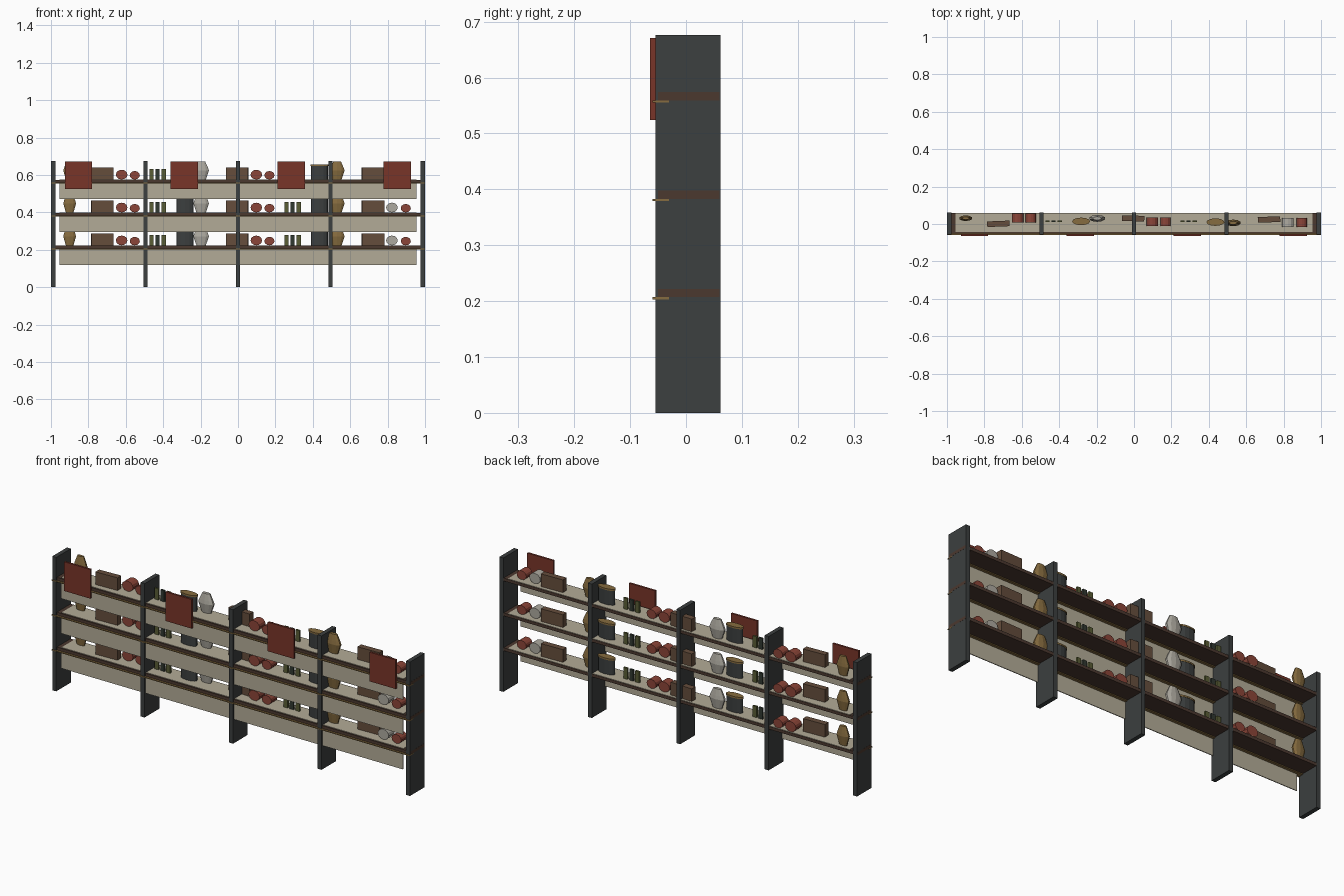
import bpy, bmesh
from mathutils import Matrix

if "Cube" in bpy.data.objects:
    bpy.data.objects.remove(bpy.data.objects["Cube"])


def material(name, rgb):
    m = bpy.data.materials.new(name)
    m.diffuse_color = (*rgb, 1)
    m.use_nodes = True
    m.node_tree.nodes["Principled BSDF"].inputs["Base Color"].default_value = m.diffuse_color
    return m


SLATE = material("slate", (0.045, 0.05, 0.05))
WOOD = material("dark_wood", (0.07, 0.04, 0.028))
BEIGE = material("beige", (0.45, 0.41, 0.31))
GOLD = material("gold", (0.24, 0.15, 0.05))
RED = material("sign_red", (0.19, 0.035, 0.022))
ROLL = material("roll_red", (0.26, 0.06, 0.04))
BOX = material("box_brown", (0.13, 0.075, 0.045))
PALE = material("pale", (0.42, 0.40, 0.35))
OLIVE = material("olive", (0.10, 0.11, 0.035))
GREEN = material("dark_green", (0.03, 0.04, 0.03))


def finish(name, bm, mat, loc, turn=0.0):
    bmesh.ops.recalc_face_normals(bm, faces=bm.faces)
    me = bpy.data.meshes.new(name)
    bm.to_mesh(me)
    bm.free()
    me.materials.append(mat)
    ob = bpy.data.objects.new(name, me)
    ob.location = loc
    ob.rotation_euler.z = turn
    bpy.context.collection.objects.link(ob)
    return ob


def block(name, mat, x, y, z, turn=0.0):
    """Box from (min, max) ranges."""
    bm = bmesh.new()
    size = [r[1] - r[0] for r in (x, y, z)]
    bmesh.ops.create_cube(bm, size=1, matrix=Matrix.Diagonal((*size, 1)))
    return finish(name, bm, mat, [sum(r) / 2 for r in (x, y, z)], turn)


def lathe(name, mat, loc, profile, depth, sides=12):
    """Stacked rings of (radius, z), flattened in y by the depth factor."""
    bm = bmesh.new()
    rings = []
    for r, z in profile:
        ring = bmesh.ops.create_circle(bm, segments=sides, radius=r)["verts"]
        for v in ring:
            v.co.y *= depth
            v.co.z = z
        rings.append(ring)
    for a, b in zip(rings, rings[1:]):
        for i in range(sides):
            j = (i + 1) % sides
            bm.faces.new((a[i], a[j], b[j], b[i]))
    bm.faces.new(rings[0])
    bm.faces.new(rings[-1])
    return finish(name, bm, mat, loc)


def vase(mat, x, y, z, r):
    lathe("vase", mat, (x, y, z),
          [(r * 0.6, 0), (r, 0.048), (r * 0.85, 0.065), (r * 0.5, 0.097)], 0.42, 10)


def jar(x, y, z):
    lathe("jar", SLATE, (x, y, z), [(0.045, 0), (0.045, 0.073)], 0.42)
    lathe("jar_lid", GOLD, (x, y, z + 0.073), [(0.048, 0), (0.048, 0.008)], 0.42)


def crate(x, y, z, turn):
    block("crate", BOX, (x - 0.06, x + 0.06), (y - 0.015, y + 0.015), (z, z + 0.064), turn)


def roll(mat, x, y, z, r):
    bm = bmesh.new()
    bmesh.ops.create_cone(bm, cap_ends=True, segments=12, radius1=r, radius2=r, depth=0.048,
                          matrix=Matrix.Diagonal((1, 1, 0.84, 1)) @ Matrix.Rotation(1.5708, 4, 'X'))
    finish("roll", bm, mat, (x, y, z + r * 0.84))


def bottles(x, y, z):
    for i, mat in enumerate((OLIVE, GREEN, OLIVE)):
        cx = x + (i - 1) * 0.033
        block("bottle", mat, (cx - 0.011, cx + 0.011), (y - 0.005, y + 0.005), (z, z + 0.056))


# Upright panels
for i in range(-2, 3):
    x = i * 0.494
    block("upright", SLATE, (x - 0.011, x + 0.011), (-0.055, 0.062), (0, 0.676))

# Shelves with lip, liner, hanging front panel and goods
for z in (0.222, 0.398, 0.574):
    block("shelf", WOOD, (-0.9995, 0.9995), (-0.05, 0.06), (z - 0.015, z))
    block("shelf_lip", GOLD, (-1, 1), (-0.06, -0.03), (z - 0.019, z - 0.015))
    block("shelf_liner", BEIGE, (-0.955, 0.955), (-0.044, 0.058), (z, z + 0.002))
    block("hanging_panel", BEIGE, (-0.955, 0.955), (-0.048, -0.044), (z - 0.102, z - 0.015))
    t = z + 0.002
    vase(GOLD, -0.9, 0.031, t, 0.036)
    crate(-0.725, 0.001, t, 0.04)
    roll(ROLL, -0.622, 0.031, t, 0.031)
    roll(ROLL, -0.552, 0.031, t, 0.027)
    bottles(-0.43, 0.015, t)
    jar(-0.283, 0.014, t)
    vase(PALE, -0.197, 0.03, t, 0.044)
    crate(-0.005, 0.03, t, -0.03)
    roll(ROLL, 0.098, 0.012, t, 0.031)
    roll(ROLL, 0.168, 0.012, t, 0.027)
    bottles(0.292, 0.015, t)
    jar(0.435, 0.01, t)
    vase(GOLD, 0.53, 0.006, t, 0.042)
    crate(0.722, 0.024, t, 0.03)
    roll(PALE, 0.823, 0.007, t, 0.031)
    roll(ROLL, 0.897, 0.007, t, 0.027)

# Signs across the top shelf
for x in (-0.853, -0.287, 0.284, 0.852):
    block("sign", RED, (x - 0.073, x + 0.073), (-0.064, -0.054), (0.524, 0.671))
